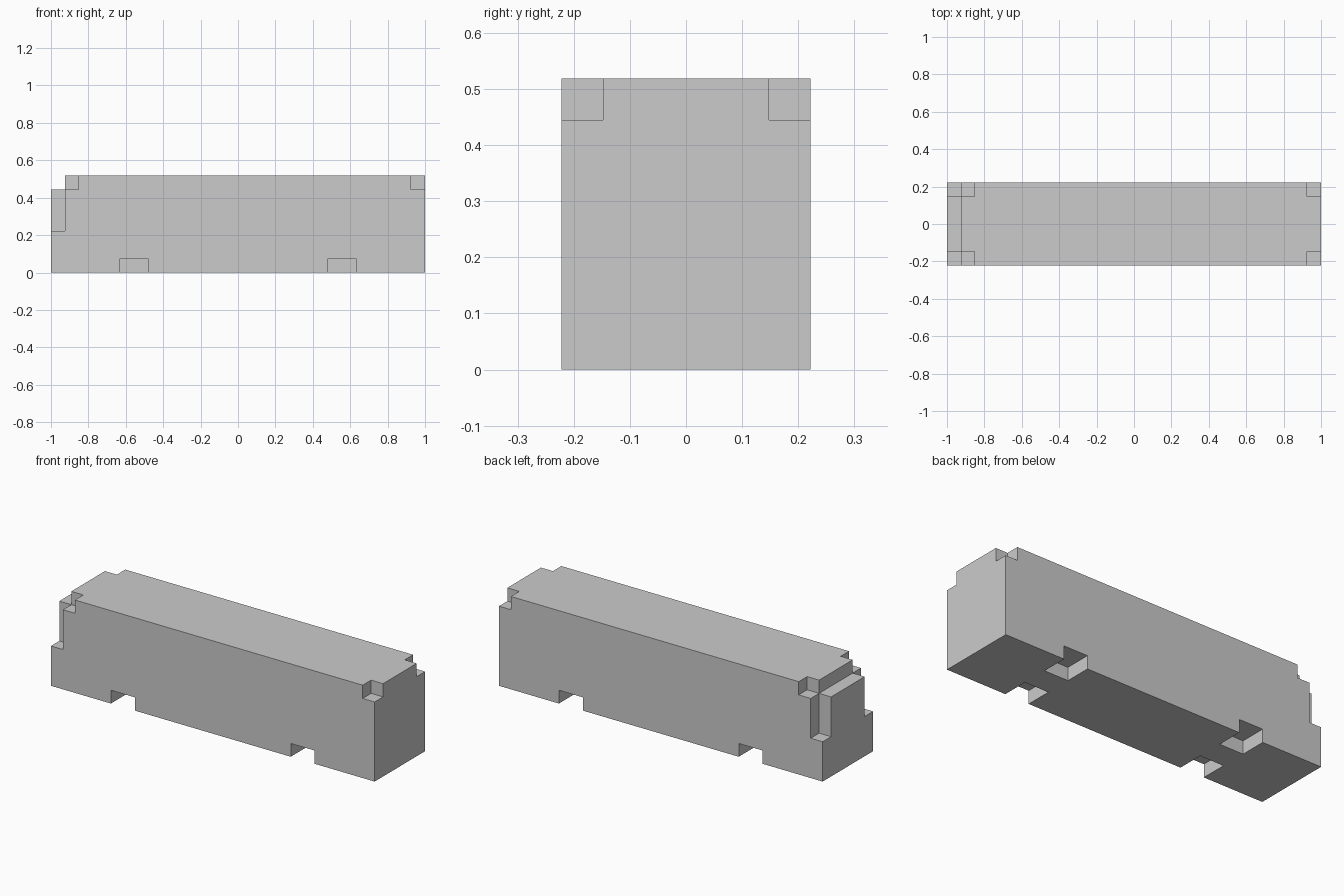
import bpy
from mathutils import Vector

if "Cube" in bpy.data.objects:
    bpy.data.objects.remove(bpy.data.objects["Cube"])

U = 2 / 27  # one block: the model is 27 x 6 x 7 blocks


def box(name, lo, hi):
    """Box between two corners given in blocks."""
    lo, hi = Vector(lo) * U, Vector(hi) * U
    bpy.ops.mesh.primitive_cube_add(size=1, location=(lo + hi) / 2)
    ob = bpy.context.object
    ob.name = name
    ob.scale = hi - lo
    bpy.ops.object.transform_apply(location=True, rotation=False, scale=True)
    return ob


def cut(body, lo, hi):
    """Subtract a box from the body."""
    cutter = box("cutter", lo, hi)
    cutter.hide_render = True
    mod = body.modifiers.new("cut", 'BOOLEAN')
    mod.operation = 'DIFFERENCE'
    mod.solver = 'EXACT'
    mod.object = cutter
    bpy.context.view_layer.objects.active = body
    bpy.ops.object.modifier_apply(modifier=mod.name)
    bpy.data.objects.remove(cutter)


body = box("long_body", (-13.5, -3, 0), (13.5, 3, 7))

# lowered step across the left end
cut(body, (-15, -5, 6), (-12.5, 5, 9))

for s in (-1, 1):
    def side_cut(x0, x1, depth, z0, z1):
        ya, yb = sorted((s * (3 - depth), s * 4))
        cut(body, (x0, ya, z0), (x1, yb, z1))

    side_cut(12.5, 14.5, 1, 6, 8)        # top corners, right end
    side_cut(-14.5, -11.5, 1, 6, 8)      # top corners, left end
    side_cut(-14.5, -12.5, 1, 3, 7.5)    # upright corner recesses, left end
    for x in (-8.5, 6.5):                # notches along the bottom edges
        side_cut(x, x + 2, 2, -1, 1)
